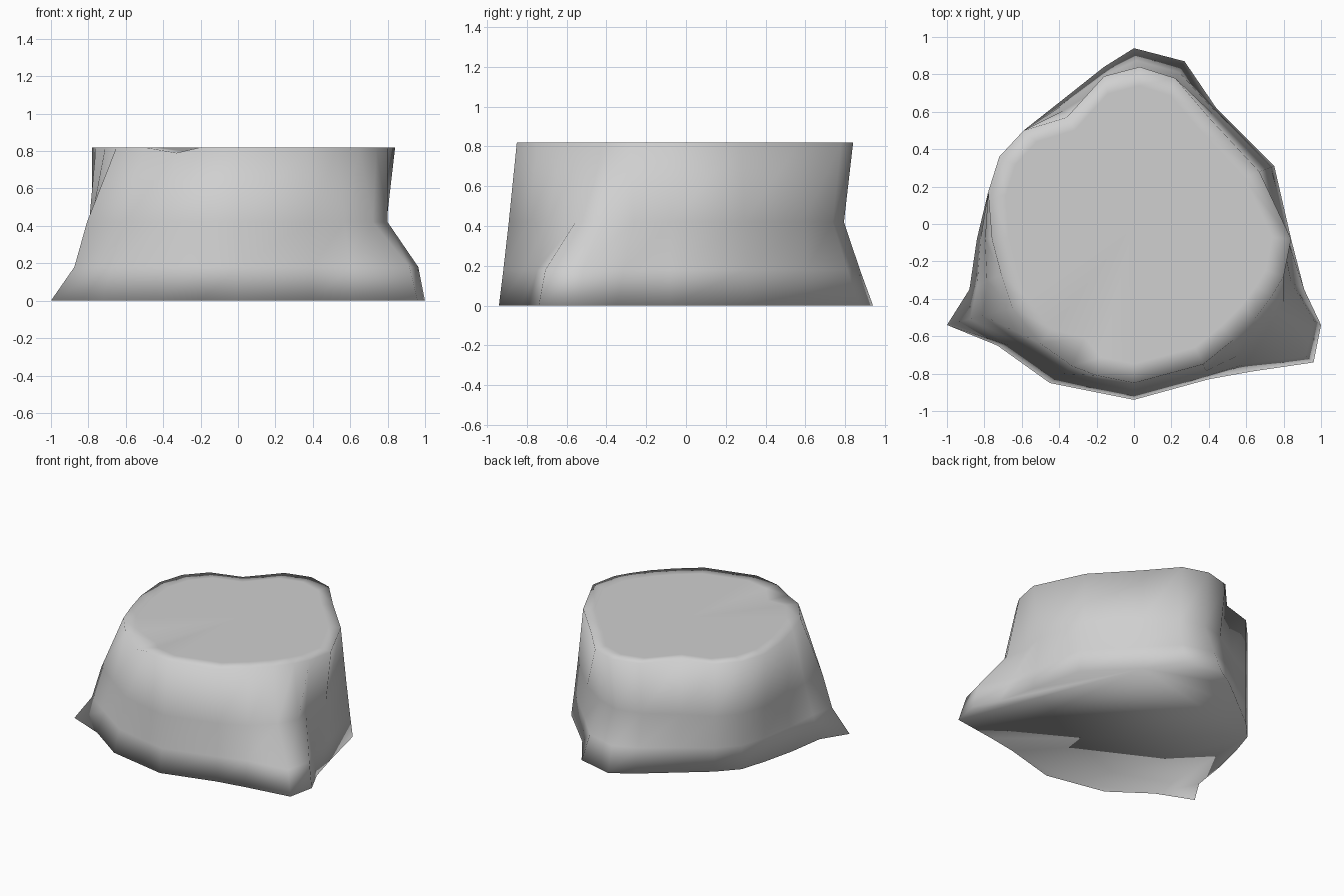
import bpy
import bmesh
from mathutils import Vector

default_cube = bpy.data.objects.get("Cube")
if default_cube:
    bpy.data.objects.remove(default_cube, do_unlink=True)

# Plain grey for the whole stump
grey = bpy.data.materials.new("plain grey")
grey.use_nodes = True
colour = (0.63, 0.63, 0.63, 1)
grey.diffuse_color = colour
grey.node_tree.nodes["Principled BSDF"].inputs["Base Color"].default_value = colour

HEIGHT, WAIST, ROOT_TOP = 0.82, 0.42, 0.18

# Counter-clockwise outlines: foot on the ground and matching rim of the cut top
foot = [(0, .94), (-.16, .84), (-.4, .65), (-.59, .5), (-.72, .36), (-.78, .17),
        (-.84, -.08), (-.88, -.35), (-1, -.54), (-.73, -.65), (-.45, -.85),
        (-.2, -.9), (0, -.94), (.4, -.83), (.62, -.79), (.96, -.74), (1, -.54),
        (.91, -.35), (.84, -.08), (.75, .31), (.44, .62), (.27, .87)]
rim = [(.03, .84), (-.16, .79), (-.36, .57), (-.59, .5), (-.72, .36), (-.78, .17),
       (-.76, -.08), (-.71, -.27), (-.65, -.45), (-.5, -.64), (-.33, -.76),
       (-.2, -.81), (0, -.85), (.37, -.75), (.53, -.62), (.65, -.5), (.74, -.38),
       (.8, -.28), (.84, -.08), (.67, .28), (.4, .57), (.22, .78)]
LEFT_ROOT, RIGHT_ROOT, NOTCH = (15, 16), 8, 10
LEFT_SIDE = (17, 18)


def level(points, z):
    return [Vector((p[0], p[1], z)) for p in points]


# Walls run straight down, but pinch in at the back and above the left root
waist, flare = [], []
for i, (low, high) in enumerate(zip(foot, rim)):
    low, high = Vector(low), Vector(high)
    if high.y > .75 or i in LEFT_SIDE:
        middle = high * .945
    else:
        middle = high.lerp(low, .23 if i in LEFT_ROOT else .45)
    amount = .82 if i in LEFT_ROOT else .35 if i == RIGHT_ROOT else .55
    waist.append(middle)
    flare.append(middle.lerp(low, amount))

# Cut edge with a shallow notch at the front right
edge = level(rim, HEIGHT)
edge[NOTCH].z -= .03
inner = level([Vector(p) * .88 for p in rim], HEIGHT)
inner[NOTCH] = Vector((*Vector(rim[NOTCH]) * .8, HEIGHT - .025))
levels = [level(foot, 0), level(flare, ROOT_TOP), level(waist, WAIST), edge, inner]

# Skin the rings and close the ground face
bm = bmesh.new()
rings = [[bm.verts.new(p) for p in points] for points in levels]
count = len(foot)
for lower, upper in zip(rings, rings[1:]):
    for i in range(count):
        j = (i + 1) % count
        bm.faces.new((lower[i], lower[j], upper[j], upper[i]))
bm.faces.new(list(reversed(rings[0])))

# Cut top as a fan around its middle
centre = bm.verts.new((0, 0, HEIGHT))
for i in range(count):
    bm.faces.new((rings[-1][i], rings[-1][(i + 1) % count], centre))

bmesh.ops.recalc_face_normals(bm, faces=bm.faces)
for face in bm.faces:
    face.smooth = True

mesh = bpy.data.meshes.new("stump")
bm.to_mesh(mesh)
bm.free()
mesh.materials.append(grey)
stump = bpy.data.objects.new("stump", mesh)
bpy.context.collection.objects.link(stump)
